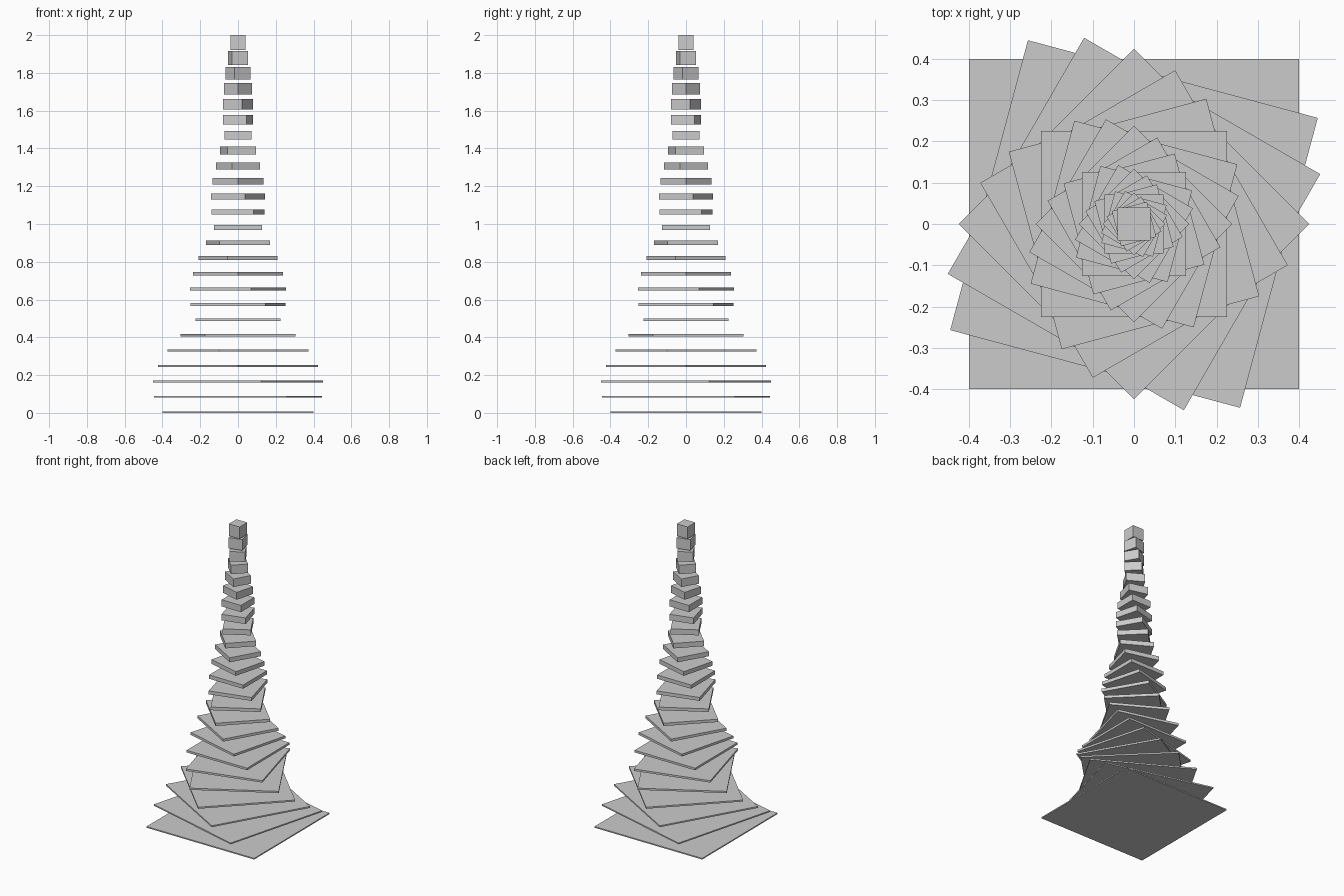
import bpy
import math

if "Cube" in bpy.data.objects:
    bpy.data.objects.remove(bpy.data.objects["Cube"])

COUNT = 25
BASE_SIDE, BASE_THICK, TOP_SIZE = 0.8, 0.008, 0.08
TURN = math.radians(-15)
Z_FIRST = BASE_THICK / 2
Z_LAST = 2.0 - TOP_SIZE / 2

# Twisting stack: each slab is narrower and thicker than the one below, ending in a cube
for i in range(COUNT):
    t = i / (COUNT - 1)
    side = BASE_SIDE * (TOP_SIZE / BASE_SIDE) ** t
    thick = BASE_THICK * (TOP_SIZE / BASE_THICK) ** t
    z = Z_FIRST + (Z_LAST - Z_FIRST) * t
    bpy.ops.mesh.primitive_cube_add(size=1, location=(0, 0, z), rotation=(0, 0, TURN * i))
    slab = bpy.context.object
    slab.name = f"tower_slab_{i + 1:02d}"
    slab.scale = (side, side, thick)
